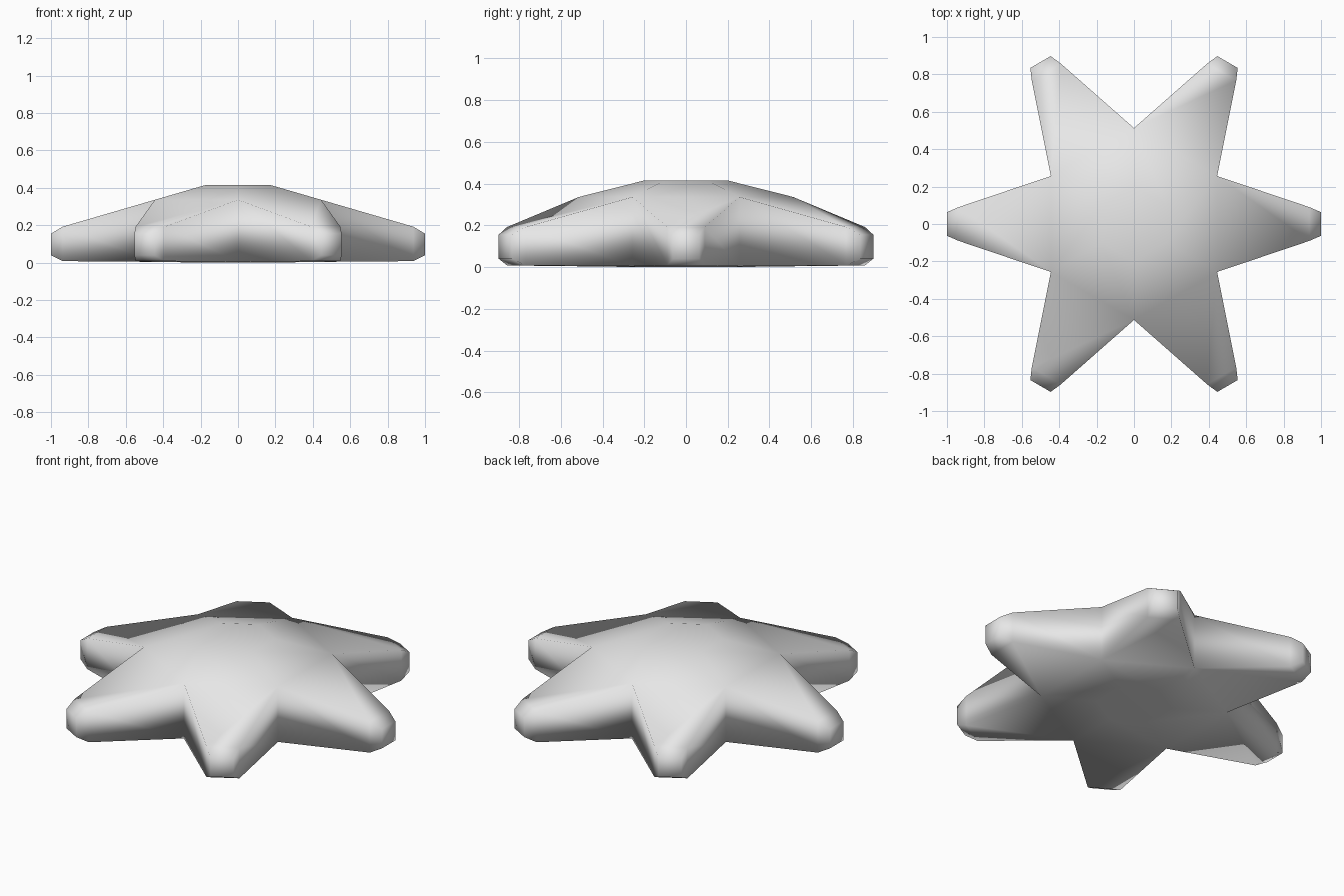
import bpy
import bmesh
from math import cos, sin, pi

cube = bpy.data.objects.get("Cube")
if cube:
    bpy.data.objects.remove(cube, do_unlink=True)

ARMS = 6
STEP = 2 * pi / ARMS

# One plain grey material
grey = bpy.data.materials.new("plain grey")
grey.use_nodes = True
grey.diffuse_color = (0.8, 0.8, 0.8, 1)
grey.node_tree.nodes["Principled BSDF"].inputs["Base Color"].default_value = grey.diffuse_color

bm = bmesh.new()


def ring(radius, z):
    """Six points lying on the directions between the arms."""
    return [bm.verts.new((radius * cos((i - 0.5) * STEP), radius * sin((i - 0.5) * STEP), z))
            for i in range(ARMS)]


def arm_section(i, dist, half_width, low, high):
    """Rectangle across arm i: lower right, lower left, upper left, upper right."""
    c, s = cos(i * STEP), sin(i * STEP)
    corners = ((-half_width, low), (half_width, low), (half_width, high), (-half_width, high))
    return [bm.verts.new((dist * c - w * s, dist * s + w * c, z)) for w, z in corners]


# Body: raised flat crown, valley corners between the arms, flat underside
crown = ring(0.2, 0.415)
valley_top = ring(0.513, 0.336)
valley_low = ring(0.513, 0.004)
base = ring(0.2, 0.0)
bm.faces.new(crown)
bm.faces.new(base[::-1])

for i in range(ARMS):
    j = (i + 1) % ARMS
    bm.faces.new((crown[i], valley_top[i], valley_top[j], crown[j]))
    bm.faces.new((base[j], valley_low[j], valley_low[i], base[i]))

    # Arm: tapers from the body to a shoulder, then to a small blunt tip
    root = [valley_low[i], valley_low[j], valley_top[j], valley_top[i]]
    shoulder = arm_section(i, 0.938, 0.09, 0.008, 0.192)
    tip = arm_section(i, 1.0, 0.063, 0.04, 0.155)
    for a, b in ((root, shoulder), (shoulder, tip)):
        for k in range(4):
            n = (k + 1) % 4
            bm.faces.new((a[k], b[k], b[n], a[n]))
    bm.faces.new(tip)

bmesh.ops.recalc_face_normals(bm, faces=bm.faces)
for face in bm.faces:
    face.smooth = True

mesh = bpy.data.meshes.new("star_body")
bm.to_mesh(mesh)
bm.free()
mesh.materials.append(grey)
star = bpy.data.objects.new("star_body", mesh)
bpy.context.collection.objects.link(star)
